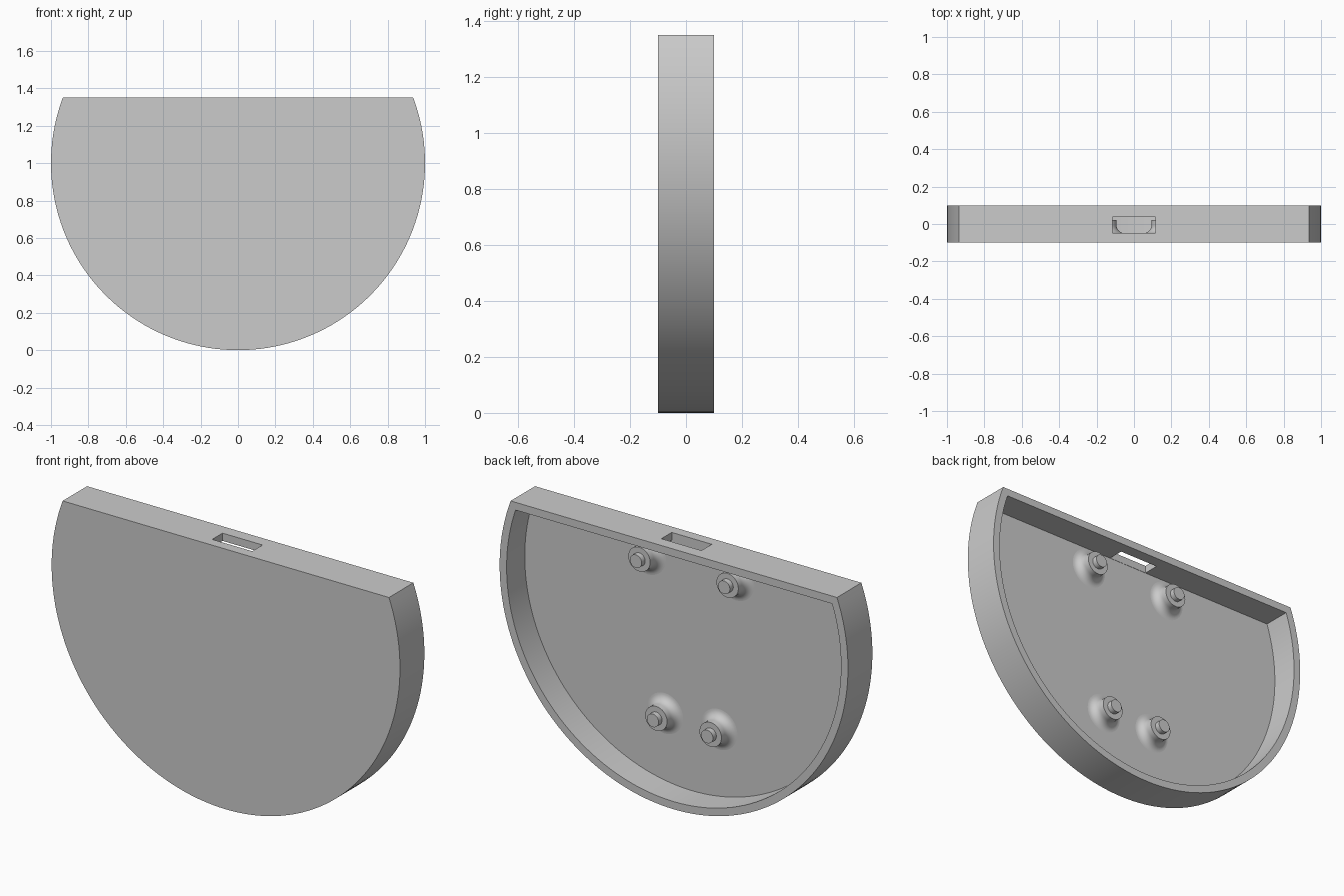
import bpy, bmesh, math

if "Cube" in bpy.data.objects:
    bpy.data.objects.remove(bpy.data.objects["Cube"])

R, WALL, TOP = 1.0, 0.04, 1.35          # outer radius, wall thickness, flat top height
FRONT, BACK, FLOOR = -0.10, 0.10, -0.049  # y of front face, rim, inner floor
SEG = 96

grey = bpy.data.materials.new("plain_grey")
grey.diffuse_color = (0.6, 0.6, 0.6, 1)
grey.use_nodes = True
grey.node_tree.nodes["Principled BSDF"].inputs["Base Color"].default_value = grey.diffuse_color


def make_object(name, bm):
    bmesh.ops.recalc_face_normals(bm, faces=bm.faces)
    mesh = bpy.data.meshes.new(name)
    bm.to_mesh(mesh)
    bm.free()
    mesh.materials.append(grey)
    obj = bpy.data.objects.new(name, mesh)
    bpy.context.collection.objects.link(obj)
    return obj


def smooth(obj):
    bpy.ops.object.select_all(action='DESELECT')
    obj.select_set(True)
    bpy.context.view_layer.objects.active = obj
    bpy.ops.object.shade_smooth_by_angle(angle=math.radians(30))


def outline(radius, top):
    """Circle centred on z = 1, cut flat at the given height."""
    a = math.asin((top - 1) / radius)
    sweep = math.pi + 2 * a
    return [(radius * math.cos(a - sweep * i / SEG), 1 + radius * math.sin(a - sweep * i / SEG))
            for i in range(SEG + 1)]


# Shell: shallow tray open at the back
bm = bmesh.new()
outer, inner = outline(R, TOP), outline(R - WALL, TOP - WALL)
loops = [[bm.verts.new((x, y, z)) for x, z in pts]
         for pts, y in ((outer, FRONT), (outer, BACK), (inner, BACK), (inner, FLOOR))]
for a, b in zip(loops, loops[1:]):
    for i in range(len(a)):
        j = (i + 1) % len(a)
        bm.faces.new((a[i], a[j], b[j], b[i]))
bm.faces.new(loops[0])
bm.faces.new(loops[-1])
shell = make_object("shell", bm)

# Slot through the flat top wall
bm = bmesh.new()
bmesh.ops.create_cube(bm, size=1)
for v in bm.verts:
    v.co = (v.co.x * 0.23, -0.005 + v.co.y * 0.085, TOP - WALL / 2 + v.co.z * 0.1)
cutter = make_object("slot_cutter", bm)
cutter.hide_render = True
cut = shell.modifiers.new("slot", 'BOOLEAN')
cut.operation = 'DIFFERENCE'
cut.solver = 'EXACT'
cut.object = cutter
bpy.context.view_layer.objects.active = shell
bpy.ops.object.modifier_apply(modifier=cut.name)
bpy.data.objects.remove(cutter)
smooth(shell)

# Mounting post: filleted base, flat shoulder and locating pin, turned about y
POST_R, FILLET, SHOULDER, PIN_R, PIN_END = 0.063, 0.042, 0.022, 0.034, 0.05
profile = [(POST_R + FILLET * (1 - math.cos(t)), FLOOR + FILLET * (1 - math.sin(t)))
           for t in (math.pi / 2 * (1 - i / 8) for i in range(9))]
profile = [(POST_R + FILLET, FLOOR - 0.01)] + profile
profile += [(POST_R, SHOULDER), (PIN_R, SHOULDER), (PIN_R, PIN_END)]


def post(name, x, z, n=32):
    bm = bmesh.new()
    rings = [[bm.verts.new((x + r * math.cos(2 * math.pi * i / n), y,
                            z + r * math.sin(2 * math.pi * i / n))) for i in range(n)]
             for r, y in profile]
    for a, b in zip(rings, rings[1:]):
        for i in range(n):
            j = (i + 1) % n
            bm.faces.new((a[i], a[j], b[j], b[i]))
    bm.faces.new(rings[0])
    bm.faces.new(rings[-1])
    smooth(make_object(name, bm))


for side, s in (("left", -1), ("right", 1)):
    post("upper_post_" + side, s * 0.253, 1.20)
    post("lower_post_" + side, s * 0.156, 0.40)
